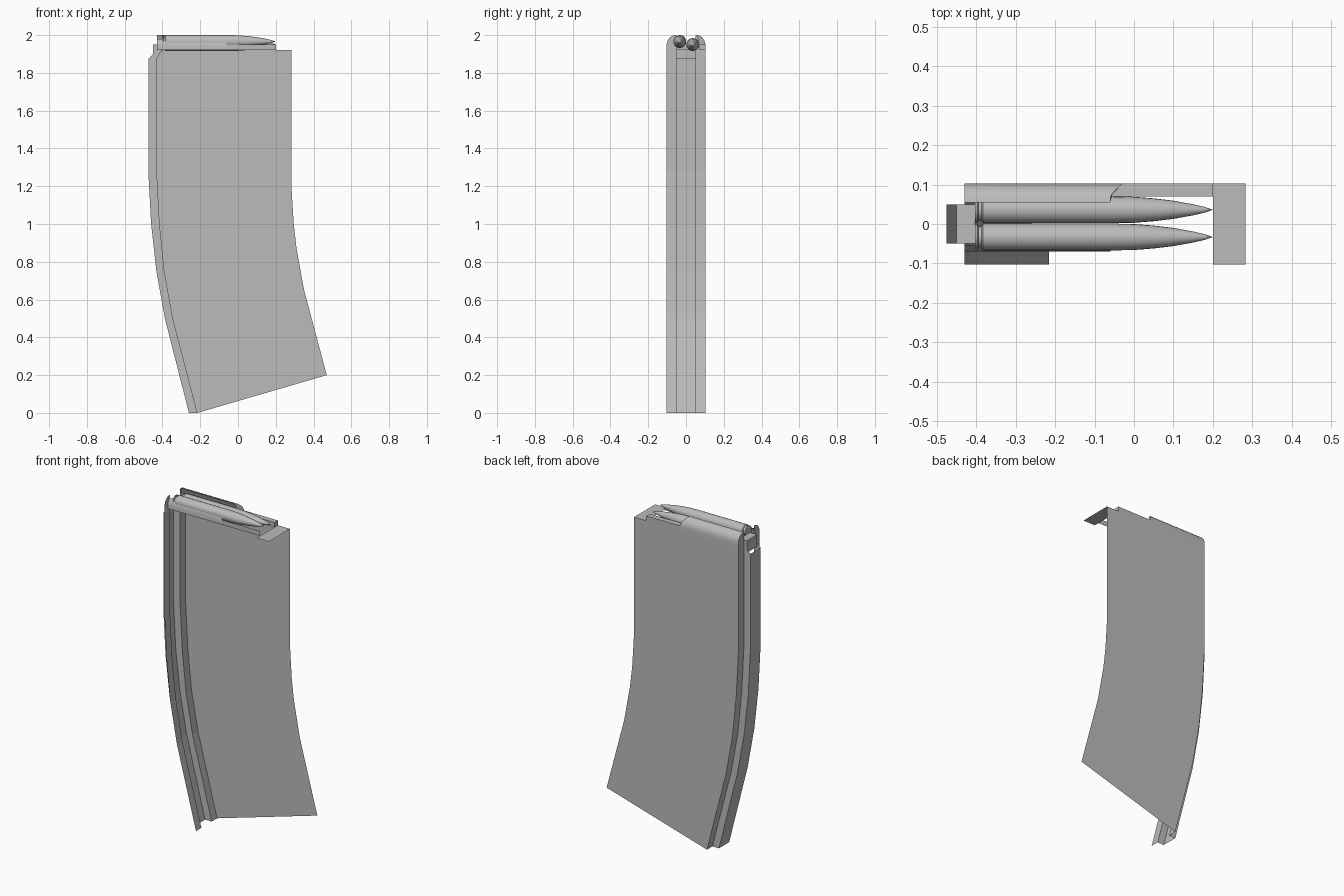
import bpy, bmesh, math

if "Cube" in bpy.data.objects:
    bpy.data.objects.remove(bpy.data.objects["Cube"])

grey = bpy.data.materials.new("plain grey")
grey.diffuse_color = (0.5, 0.5, 0.5, 1)
grey.use_nodes = True
grey.node_tree.nodes["Principled BSDF"].inputs["Base Color"].default_value = grey.diffuse_color


def finish(name, bm, smooth=False):
    bmesh.ops.remove_doubles(bm, verts=bm.verts, dist=0.0005)
    me = bpy.data.meshes.new(name)
    bm.to_mesh(me)
    bm.free()
    me.materials.append(grey)
    ob = bpy.data.objects.new(name, me)
    bpy.context.collection.objects.link(ob)
    if smooth:
        bpy.ops.object.select_all(action='DESELECT')
        ob.select_set(True)
        bpy.context.view_layer.objects.active = ob
        bpy.ops.object.shade_smooth_by_angle(angle=math.radians(35))
    return ob


def grid(name, rows, smooth=False, flip=False):
    """Skin a list of equally long point rows."""
    bm = bmesh.new()
    vs = [[bm.verts.new(p) for p in r] for r in rows]
    for a, b in zip(vs, vs[1:]):
        for i in range(len(a) - 1):
            f = [a[i], a[i + 1], b[i + 1], b[i]]
            bm.faces.new(f[::-1] if flip else f)
    return finish(name, bm, smooth)


def sheet(name, faces):
    """Flat polygons given as point lists."""
    bm = bmesh.new()
    for f in faces:
        bm.faces.new([bm.verts.new(p) for p in f])
    return finish(name, bm)


W = 0.103                       # half width of the body
TOP = 1.92
# Curved side outlines (x, z), top to bottom
rear = [(-0.43, TOP), (-0.43, 1.28), (-0.415, 1.0), (-0.39, 0.75), (-0.345, 0.5), (-0.215, 0)]
rail = [(-0.475, 1.875), (-0.475, 1.28), (-0.46, 1.0), (-0.432, 0.75), (-0.387, 0.5), (-0.26, 0)]
nose = [(0.283, TOP), (0.283, 1.2), (0.295, 1.0), (0.31, 0.87), (0.35, 0.65), (0.47, 0.2)]

# Side wall
grid("side_wall", [[(a, W, b), (c, W, d)] for (a, b), (c, d) in zip(rear, nose)], flip=True)

# Rear plate with a raised channel running down the spine
grid("rear_channel", [[(x, -W, z), (x, -0.05, z), (u, -0.05, w), (u, 0.05, w), (x, 0.05, z), (x, W, z)]
                      for (x, z), (u, w) in zip(rear, rail)])

# Rounded lip section (y, z), from the wall up and over
lip = [(W, TOP)] + [(0.055 + 0.048 * math.cos(t), 1.945 + 0.055 * math.sin(t))
                    for t in [math.pi / 2 * i / 6 for i in range(7)]]
inner = [(0.055, 2.0), (0.062, 1.985), (0.07, 1.955), (0.07, TOP)]

# Rounded ears at the top of the rear plate
for s, n in ((1, "left"), (-1, "right")):
    outline = lip + [(0.05, 1.995), (0.05, TOP)]
    sheet("rear_ear_" + n, [[(-0.43, s * y, z) for y, z in outline][::-s]])


# Feed lip on the wall side, with its slanted front end
def lip_end(y):
    return -0.03 - 0.03 * min(1, (W - y) / 0.03)


grid("feed_lip", [[(-0.43, y, z), (lip_end(y), y, z)] for y, z in lip], True)
grid("feed_lip_inside", [[(-0.43, y, z), (-0.06, y, z)] for y, z in inner], True)
sheet("feed_lip_end", [[(lip_end(y), y, z) for y, z in lip + inner[1:]]])

# Low ledge in front of the lip
sheet("front_ledge", [
    [(-0.06, 0.07, 1.95), (0.2, 0.07, 1.95), (0.2, W, 1.95), (-0.03, W, 1.95)],
    [(-0.06, 0.07, TOP), (0.2, 0.07, TOP), (0.2, 0.07, 1.95), (-0.06, 0.07, 1.95)],
    [(0.2, W, TOP), (-0.03, W, TOP), (-0.03, W, 1.95), (0.2, W, 1.95)],
    [(0.2, 0.07, TOP), (0.2, W, TOP), (0.2, W, 1.95), (0.2, 0.07, 1.95)]])

# Inner guide strip on the open side
guide = [(-0.07, TOP), (-0.07, 1.95), (-0.065, 1.965), (-0.055, 1.98)]
grid("inner_guide_rear", [[(-0.43, y, z), (-0.06, y, z)] for y, z in guide], True)
grid("inner_guide_front", [[(-0.06, -0.07, TOP), (0.2, -0.07, TOP)],
                           [(-0.06, -0.07, 1.95), (0.2, -0.07, 1.95)]])

# Flat cap at the front of the top
sheet("front_cap", [[(0.2, -W, TOP), (0.283, -W, TOP), (0.283, W, TOP), (0.2, W, TOP)]])

# Stepped tab behind the rounds
sheet("rear_tab", [
    [(-0.45, -0.05, 1.95), (-0.403, -0.05, 1.95), (-0.403, 0.05, 1.95), (-0.45, 0.05, 1.95)],
    [(-0.45, 0.05, 1.875), (-0.45, -0.05, 1.875), (-0.45, -0.05, 1.95), (-0.45, 0.05, 1.95)],
    [(-0.403, -0.05, TOP), (-0.403, 0.05, TOP), (-0.403, 0.05, 1.95), (-0.403, -0.05, 1.95)]]
    + [[(-0.45, y, 1.875), (-0.43, y, 1.875), (-0.403, y, TOP), (-0.403, y, 1.95), (-0.45, y, 1.95)][::s]
       for y, s in ((-0.05, 1), (0.05, -1))])

# Two turned rounds lying side by side: (x, radius)
turned = [(-0.403, 0), (-0.403, 0.032), (-0.396, 0.032), (-0.394, 0.027), (-0.387, 0.027),
          (-0.383, 0.034), (-0.06, 0.034), (0.0, 0.033), (0.05, 0.029), (0.1, 0.023),
          (0.15, 0.014), (0.18, 0.007), (0.2, 0)]
for n, cy, cz in (("right", -0.033, 1.966), ("left", 0.036, 1.95)):
    rows = [[(x, cy + r * math.cos(2 * math.pi * k / 20), cz + r * math.sin(2 * math.pi * k / 20))
             for k in range(21)] for x, r in turned]
    grid("round_" + n, rows, True, flip=True)
